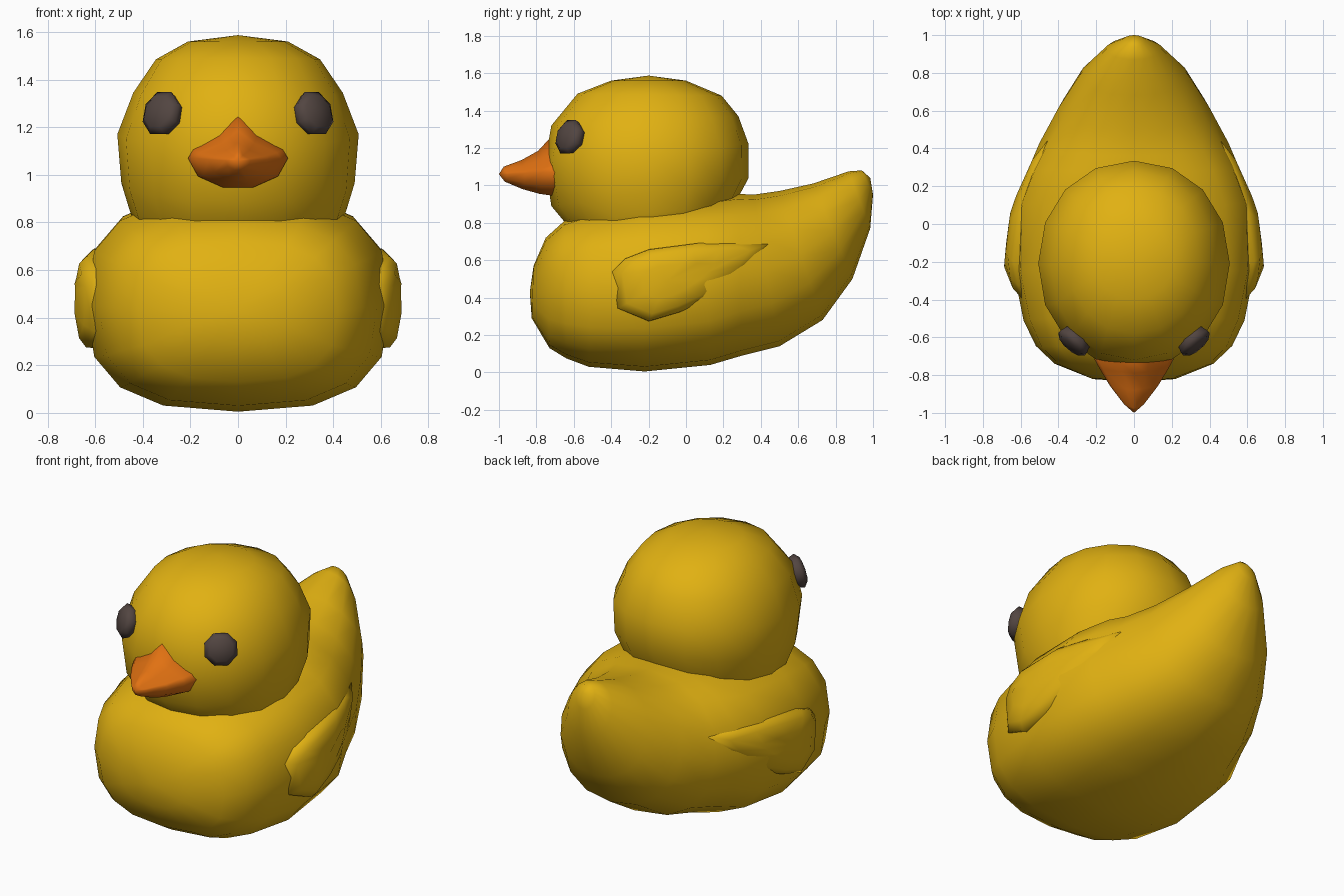
import bpy, bmesh, math
from mathutils import Vector

if "Cube" in bpy.data.objects:
    bpy.data.objects.remove(bpy.data.objects["Cube"])


def material(name, rgb):
    m = bpy.data.materials.new(name)
    m.diffuse_color = (*rgb, 1)
    m.use_nodes = True
    m.node_tree.nodes["Principled BSDF"].inputs["Base Color"].default_value = m.diffuse_color
    return m


YELLOW = material("duck yellow", (0.75, 0.44, 0.006))
ORANGE = material("beak orange", (0.75, 0.165, 0.006))
DARK = material("eye dark brown", (0.085, 0.060, 0.053))


def spow(v, n):
    return math.copysign(abs(v) ** (2 / n), v)


def loft(name, rings, mat, start=None, end=None):
    """Skin closed rings of points; optional pole points close the ends."""
    bm = bmesh.new()
    vr = [[bm.verts.new(p) for p in r] for r in rings]
    n = len(vr[0])
    for a, b in zip(vr, vr[1:]):
        for i in range(n):
            j = (i + 1) % n
            bm.faces.new((a[i], a[j], b[j], b[i]))
    for ring, pole in ((vr[0], start), (vr[-1], end)):
        if pole is None:
            bm.faces.new(ring)
        else:
            p = bm.verts.new(pole)
            for i in range(n):
                bm.faces.new((ring[i], ring[(i + 1) % n], p))
    bmesh.ops.recalc_face_normals(bm, faces=bm.faces)
    me = bpy.data.meshes.new(name)
    bm.to_mesh(me)
    bm.free()
    me.materials.append(mat)
    for f in me.polygons:
        f.use_smooth = True
    ob = bpy.data.objects.new(name, me)
    bpy.context.collection.objects.link(ob)
    return ob


def oval(p, q, hx, n, seg=16):
    """Superellipse ring between side-view points p and q (y, z), half width hx."""
    pts = []
    for i in range(seg):
        a = math.tau * i / seg
        t = 0.5 + 0.5 * spow(math.cos(a), n)
        pts.append((hx * spow(math.sin(a), n),
                    p[0] + (q[0] - p[0]) * t, p[1] + (q[1] - p[1]) * t))
    return pts


# Body with upswept tail: bottom (y, z), top (y, z), half width, roundness
body = [((-.825, .29), (-.815, .57), .22, 2.3), ((-.73, .13), (-.75, .72), .42, 2.6),
        ((-.64, .075), (-.65, .81), .52, 2.7), ((-.52, .03), (-.5, .86), .585, 2.7),
        ((-.22, .005), (-.25, .91), .64, 2.7), ((.13, .04), (.1, .93), .63, 2.6),
        ((.3, .09), (.28, .955), .56, 2.4), ((.5, .14), (.36, .95), .5, 2.3),
        ((.73, .28), (.5, .97), .40, 2.2), ((.89, .5), (.68, 1.01), .29, 2.1),
        ((.985, .77), (.87, 1.075), .145, 2.1), ((1.0, .95), (.94, 1.08), .06, 2)]
loft("body", [oval(*r) for r in body], YELLOW, (0, -.835, .43), (0, .985, 1.04))

# Head: front (y, z), back (y, z), half width, roundness
head = [((-.55, .65), (.2, .75), .40, 2.1), ((-.645, .80), (.26, .90), .455, 2.1),
        ((-.72, .89), (.335, 1.04), .49, 2.1), ((-.755, 1.12), (.335, 1.22), .507, 2.1),
        ((-.72, 1.32), (.28, 1.37), .44, 2.1), ((-.58, 1.49), (.19, 1.48), .345, 2.1),
        ((-.40, 1.56), (.0, 1.56), .21, 2)]
loft("head", [oval(*r) for r in head], YELLOW, None, (0, -.2, 1.587))

# Wings: leaf outline in side view, following the curve of the flank
outline = [(-.40, .54), (-.33, .61), (-.2, .66), (.07, .695), (.25, .695), (.45, .69),
           (.38, .59), (.28, .50), (.12, .39), (-.03, .32), (-.2, .27), (-.37, .34)]
flank = [(-.45, .62), (-.38, .65), (-.22, .69), (.05, .66), (.3, .575), (.46, .50)]


def flank_x(y):
    for (a, xa), (b, xb) in zip(flank, flank[1:]):
        if y <= b:
            break
    return xa + (xb - xa) * (y - a) / (b - a)


for side, label in ((1, "right"), (-1, "left")):
    rings = []
    for s, inset in ((1, .16), (.98, .05), (.8, .018), (.45, .002)):
        ring = []
        for y, z in outline:
            yy, zz = -.1 + (y + .1) * s, .49 + (z - .49) * s
            ring.append((side * (flank_x(yy) - inset), yy, zz))
        rings.append(ring)
    loft(label + "_wing", rings, YELLOW, None, (side * flank_x(-.1), -.1, .49))

# Beak: half outline mirrored, shrinking towards the tip
half = [(0, 1.0), (.38, .55), (.9, .2), (1, 0), (.8, -.62), (.3, -1)]
outl = half + [(-x, z) for x, z in reversed(half[1:])]
sections = []
for y, hx, top, bot, mid in ((-.62, .21, 1.245, .945, 1.07), (-.735, .21, 1.245, .947, 1.07),
                             (-.79, .18, 1.185, .955, 1.07), (-.88, .125, 1.135, .98, 1.065),
                             (-.975, .052, 1.10, 1.02, 1.06)):
    sections.append([(x * hx, y + .02 * abs(x), mid + z * (top - mid if z > 0 else mid - bot))
                     for x, z in outl])
loft("beak", sections, ORANGE, None, (0, -1.0, 1.06))

# Eyes: flattened eight-sided buttons set on the head
for side, label in ((1, "right"), (-1, "left")):
    n = Vector((side * .62, -.72, .25)).normalized()
    u = n.cross(Vector((0, 0, 1))).normalized()
    v = u.cross(n)
    c = Vector((side * .325, -.63, 1.26))
    rings = [[c + n * d + (u * math.cos(a) + v * math.sin(a)) * r
              for a in (math.tau * (k + .5) / 8 for k in range(8))]
             for d, r in ((-.06, .08), (0, .099), (.025, .07))]
    loft(label + "_eye", rings, DARK, None, c + n * .034)
